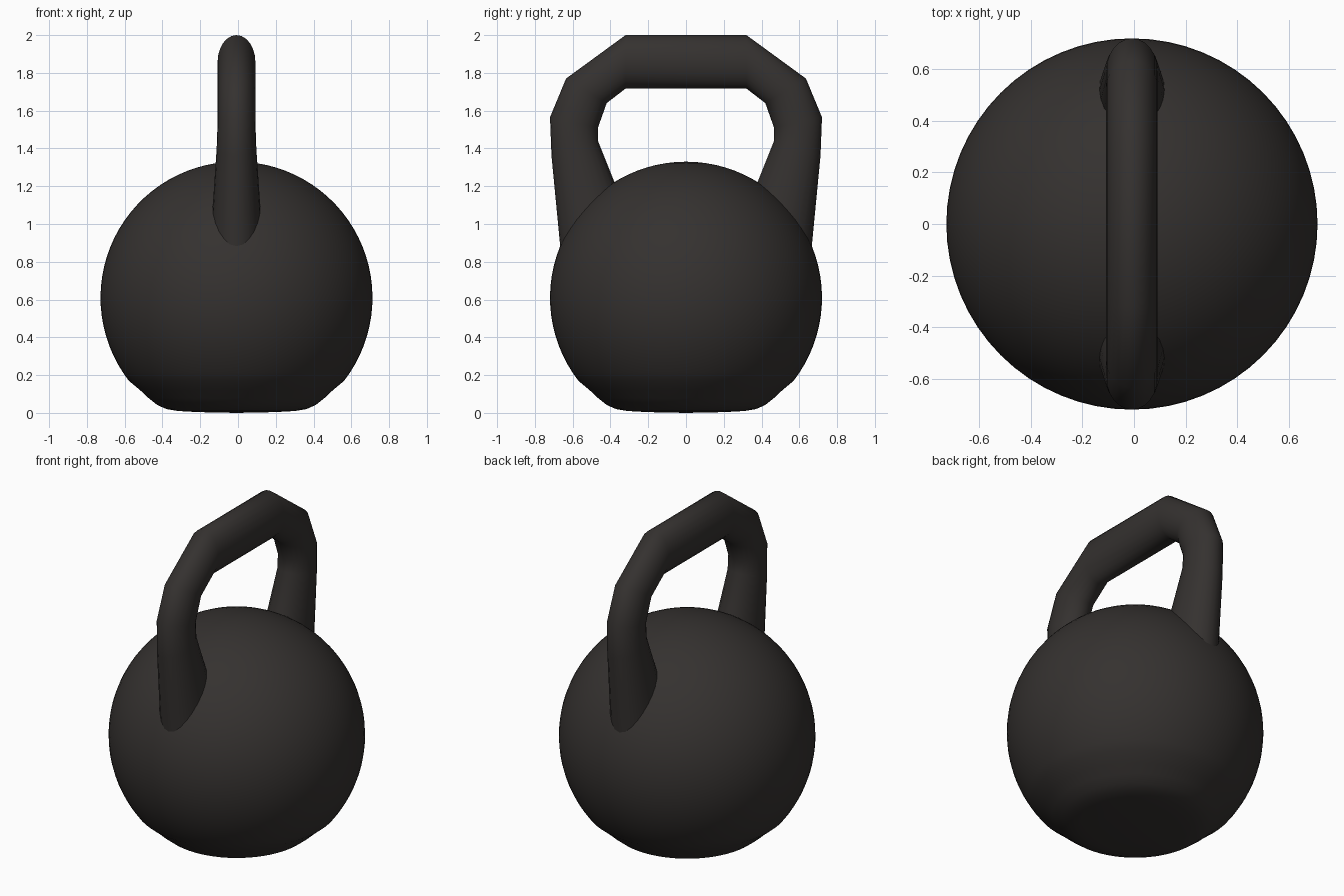
import bpy, bmesh, math
from mathutils import Vector

if "Cube" in bpy.data.objects:
    bpy.data.objects.remove(bpy.data.objects["Cube"])

CX, CZ, R = -0.008, 0.61, 0.72

mat = bpy.data.materials.new("cast_iron")
mat.diffuse_color = (0.035, 0.031, 0.029, 1)
mat.use_nodes = True
mat.node_tree.nodes["Principled BSDF"].inputs["Base Color"].default_value = mat.diffuse_color


def finish(bm, name, angle):
    bmesh.ops.recalc_face_normals(bm, faces=bm.faces)
    mesh = bpy.data.meshes.new(name)
    bm.to_mesh(mesh)
    bm.free()
    obj = bpy.data.objects.new(name, mesh)
    bpy.context.collection.objects.link(obj)
    mesh.materials.append(mat)
    bpy.ops.object.select_all(action='DESELECT')
    obj.select_set(True)
    bpy.context.view_layer.objects.active = obj
    bpy.ops.object.shade_smooth_by_angle(angle=math.radians(angle))
    return obj


# Body: spun ball profile that rolls into a flattened base
profile = [(0, 0.0), (0.2, 0.004), (0.31, 0.01), (0.37, 0.02),
           (0.42, 0.042), (0.465, 0.078), (0.51, 0.12)]
start = -math.asin((CZ - 0.17) / R)
steps = 30
for i in range(steps + 1):
    a = start + (math.pi / 2 - start) * i / steps
    profile.append((R * math.cos(a) if i < steps else 0, CZ + R * math.sin(a)))
bm = bmesh.new()
verts = [bm.verts.new((CX + r, 0, z)) for r, z in profile]
edges = [bm.edges.new(pair) for pair in zip(verts, verts[1:])]
bmesh.ops.spin(bm, geom=verts + edges, cent=(CX, 0, 0), axis=(0, 0, 1),
               angle=math.tau, steps=64)
bmesh.ops.remove_doubles(bm, verts=bm.verts, dist=0.0005)
finish(bm, "body", 60)

# Handle: elliptical sections, each given by outer (y, z), inner (y, z), half width
half = [((0.32, 2.0), (0.32, 1.717), 0.10),
        ((0.635, 1.77), (0.42, 1.64), 0.10),
        ((0.72, 1.565), (0.466, 1.51), 0.10),
        ((0.712, 1.36), (0.466, 1.44), 0.105),
        ((0.658, 0.80), (0.30, 1.025), 0.138)]
mirrored = [((-o[0], o[1]), (-i[0], i[1]), w) for o, i, w in half]
SIDES = 24
bm = bmesh.new()
rings = []
for outer, inner, w in mirrored[::-1] + half:
    o, n = Vector((CX, *outer)), Vector((CX, *inner))
    mid, arm = (o + n) / 2, (o - n) / 2
    rings.append([bm.verts.new(mid + arm * math.cos(t) + Vector((w * math.sin(t), 0, 0)))
                  for t in (math.tau * k / SIDES for k in range(SIDES))])
for a, b in zip(rings, rings[1:]):
    for k in range(SIDES):
        j = (k + 1) % SIDES
        bm.faces.new((a[k], a[j], b[j], b[k]))
finish(bm, "handle", 60)
